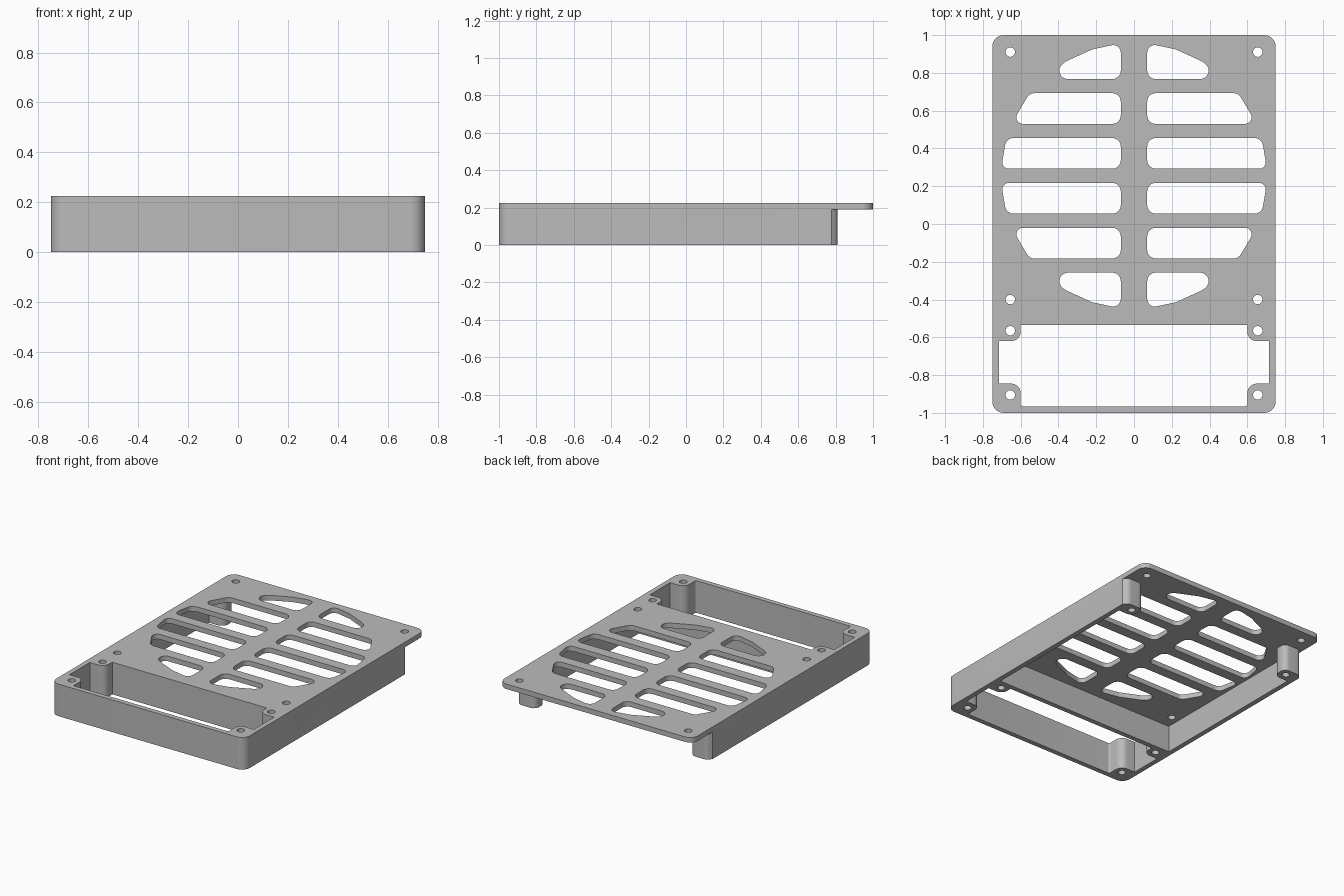
import bpy, bmesh, math
from mathutils import Vector

if "Cube" in bpy.data.objects:
    bpy.data.objects.remove(bpy.data.objects["Cube"])

TOP, PLATE_BOTTOM = 0.225, 0.19
HOLE_X, HOLE_R = 0.655, 0.025
VENT_Y, VENT_R, VENT_IN = 0.255, 0.705, 0.07


def rounded(corners, steps=8):
    """Outline from (x, y, radius) corners, each filleted by its radius."""
    out = []
    n = len(corners)
    for i, (x, y, r) in enumerate(corners):
        p = Vector((x, y, 0))
        if r == 0:
            out.append(p)
            continue
        a = (Vector((*corners[i - 1][:2], 0)) - p).normalized()
        b = (Vector((*corners[(i + 1) % n][:2], 0)) - p).normalized()
        half = a.angle(b) / 2
        reach = r / math.tan(half)
        centre = p + (a + b).normalized() * (r / math.sin(half))
        start, end = p + a * reach - centre, p + b * reach - centre
        out += [centre + start.slerp(end, k / steps).normalized() * r for k in range(steps + 1)]
    return out


def symmetric(half):
    """Complete a half outline across x = 0."""
    return half + [(-x, y, r) for x, y, r in reversed(half)]


def circle(x, y, r, sides=24):
    return [Vector((x + r * math.cos(k * math.tau / sides),
                    y + r * math.sin(k * math.tau / sides), 0)) for k in range(sides)]


def solid(name, prisms):
    """One mesh object from several closed (outline, bottom, top) prisms."""
    bm = bmesh.new()
    for outline, z0, z1 in prisms:
        low = [bm.verts.new((p.x, p.y, z0)) for p in outline]
        high = [bm.verts.new((p.x, p.y, z1)) for p in outline]
        bm.faces.new(low[::-1])
        bm.faces.new(high)
        for i in range(len(low)):
            bm.faces.new((low[i - 1], low[i], high[i], high[i - 1]))
    bmesh.ops.recalc_face_normals(bm, faces=bm.faces)
    mesh = bpy.data.meshes.new(name)
    bm.to_mesh(mesh)
    bm.free()
    obj = bpy.data.objects.new(name, mesh)
    bpy.context.collection.objects.link(obj)
    return obj


def cut(body, cutter):
    cutter.hide_render = True
    bpy.context.view_layer.objects.active = body
    mod = body.modifiers.new("cut", "BOOLEAN")
    mod.operation, mod.solver, mod.object = "DIFFERENCE", "EXACT", cutter
    bpy.ops.object.modifier_apply(modifier=mod.name)
    bpy.data.objects.remove(cutter)


# Block with rounded vertical corners
body = solid("vented_cover", [(rounded(symmetric([(0.75, -1, 0.06), (0.75, 1, 0.06)])), 0, TOP)])

# Rear chamber below the plate, leaving side walls, end posts and the overhang
chamber = symmetric([(0.715, -0.5, 0), (0.715, 0.70, 0), (0.6, 0.70, 0.05), (0.6, 0.81, 0.04),
                     (0.725, 0.81, 0.04), (0.76, 0.765, 0), (0.9, 0.765, 0), (0.9, 1.1, 0)])
cut(body, solid("chamber_cutter", [(rounded(chamber), -0.1, PLATE_BOTTOM)]))

# Front window, notched around its four screw posts
window = symmetric([(0.6, -0.965, 0.01), (0.6, -0.845, 0.05), (0.715, -0.845, 0),
                    (0.715, -0.62, 0), (0.6, -0.62, 0.05), (0.6, -0.535, 0)])
openings = [(rounded(window), -0.1, 0.3)]


# Vent slots bounded by a circle, mirrored in both directions
def rim(y):
    return math.sqrt(VENT_R ** 2 - y ** 2)


for low, high in ((0.0375, 0.2), (0.275, 0.4375), (0.5125, None)):
    slot = [(VENT_IN, low, 0.045), (rim(low), low, 0.035 if high else 0.045)]
    if high:
        slot += [(rim(high), high, 0.045), (VENT_IN, high, 0.045)]
    else:
        a0, a1 = math.asin(low / VENT_R), math.acos(VENT_IN / VENT_R)
        for t in (1 / 3, 2 / 3):
            a = a0 + (a1 - a0) * t
            slot.append((VENT_R * math.cos(a), VENT_R * math.sin(a), 0.1))
        slot.append((VENT_IN, rim(VENT_IN), 0.04))
    for sx in (1, -1):
        for sy in (1, -1):
            outline = [Vector((sx * p.x, VENT_Y + sy * p.y, 0)) for p in rounded(slot)]
            openings.append((outline, 0.1, 0.3))

# Screw holes: through the front posts and the plate, blind in the rear posts
for sx in (1, -1):
    for y, z0, z1 in ((-0.905, -0.1, 0.3), (-0.565, -0.1, 0.3), (-0.4, 0.1, 0.3),
                      (0.91, 0.1, 0.3), (0.755, -0.1, 0.15)):
        openings.append((circle(sx * HOLE_X, y, HOLE_R), z0, z1))
cut(body, solid("opening_cutter", openings))

# Grey plastic
grey = bpy.data.materials.new("grey_plastic")
grey.use_nodes = True
grey.diffuse_color = (0.5, 0.5, 0.5, 1)
grey.node_tree.nodes["Principled BSDF"].inputs["Base Color"].default_value = (0.5, 0.5, 0.5, 1)
body.data.materials.clear()
body.data.materials.append(grey)

bpy.ops.object.select_all(action="DESELECT")
body.select_set(True)
bpy.context.view_layer.objects.active = body
bpy.ops.object.shade_smooth_by_angle(angle=math.radians(30))
